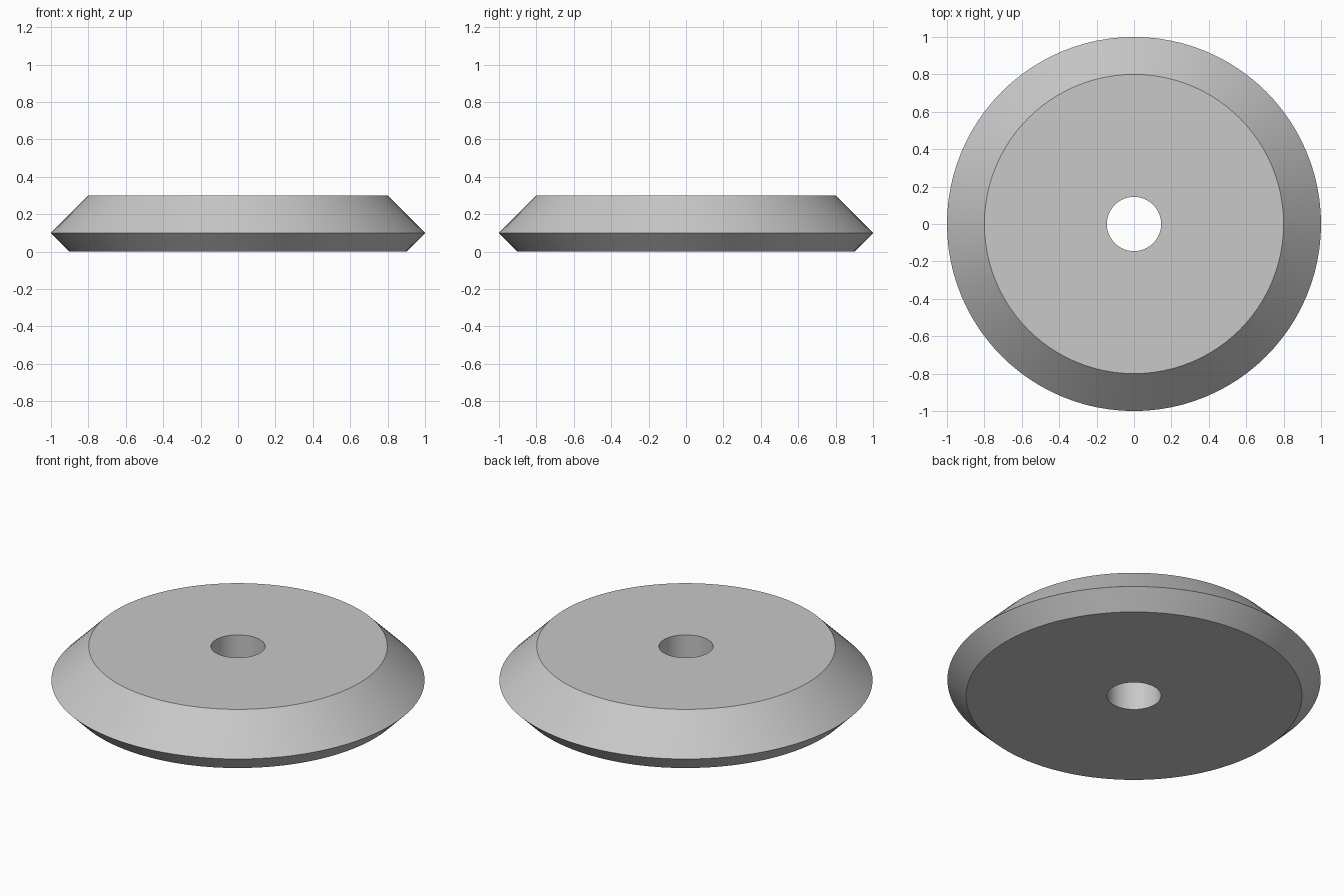
import bpy
import bmesh
from math import radians, tau
from mathutils import Vector

cube = bpy.data.objects.get("Cube")
if cube:
    bpy.data.objects.remove(cube, do_unlink=True)

# Plain grey finish
grey = bpy.data.materials.new("light_grey")
grey.use_nodes = True
colour = (0.58, 0.58, 0.58, 1)
grey.diffuse_color = colour
grey.node_tree.nodes["Principled BSDF"].inputs["Base Color"].default_value = colour


def lathe(name, profile, segments, material):
    """Spin a closed (radius, height) profile around the z axis."""
    bm = bmesh.new()
    verts = [bm.verts.new((r, 0, z)) for r, z in profile]
    edges = [bm.edges.new((v, verts[i - 1])) for i, v in enumerate(verts)]
    bmesh.ops.spin(bm, geom=verts + edges, cent=Vector(), axis=Vector((0, 0, 1)),
                   angle=tau, steps=segments, use_merge=False)
    bmesh.ops.remove_doubles(bm, verts=bm.verts, dist=0.0001)
    bmesh.ops.recalc_face_normals(bm, faces=bm.faces)
    mesh = bpy.data.meshes.new(name)
    bm.to_mesh(mesh)
    bm.free()
    mesh.materials.append(material)
    obj = bpy.data.objects.new(name, mesh)
    bpy.context.collection.objects.link(obj)
    return obj


# Disc with a wide upper bevel, a narrow lower bevel and a centre bore
bore, top, rim, base = 0.145, 0.8, 1.0, 0.9
disc = lathe("bevelled_disc",
             [(bore, 0), (base, 0), (rim, 0.1), (top, 0.3), (bore, 0.3)],
             96, grey)

# Smooth round walls, crisp bevel edges
bpy.ops.object.select_all(action='DESELECT')
disc.select_set(True)
bpy.context.view_layer.objects.active = disc
bpy.ops.object.shade_smooth_by_angle(angle=radians(30))
